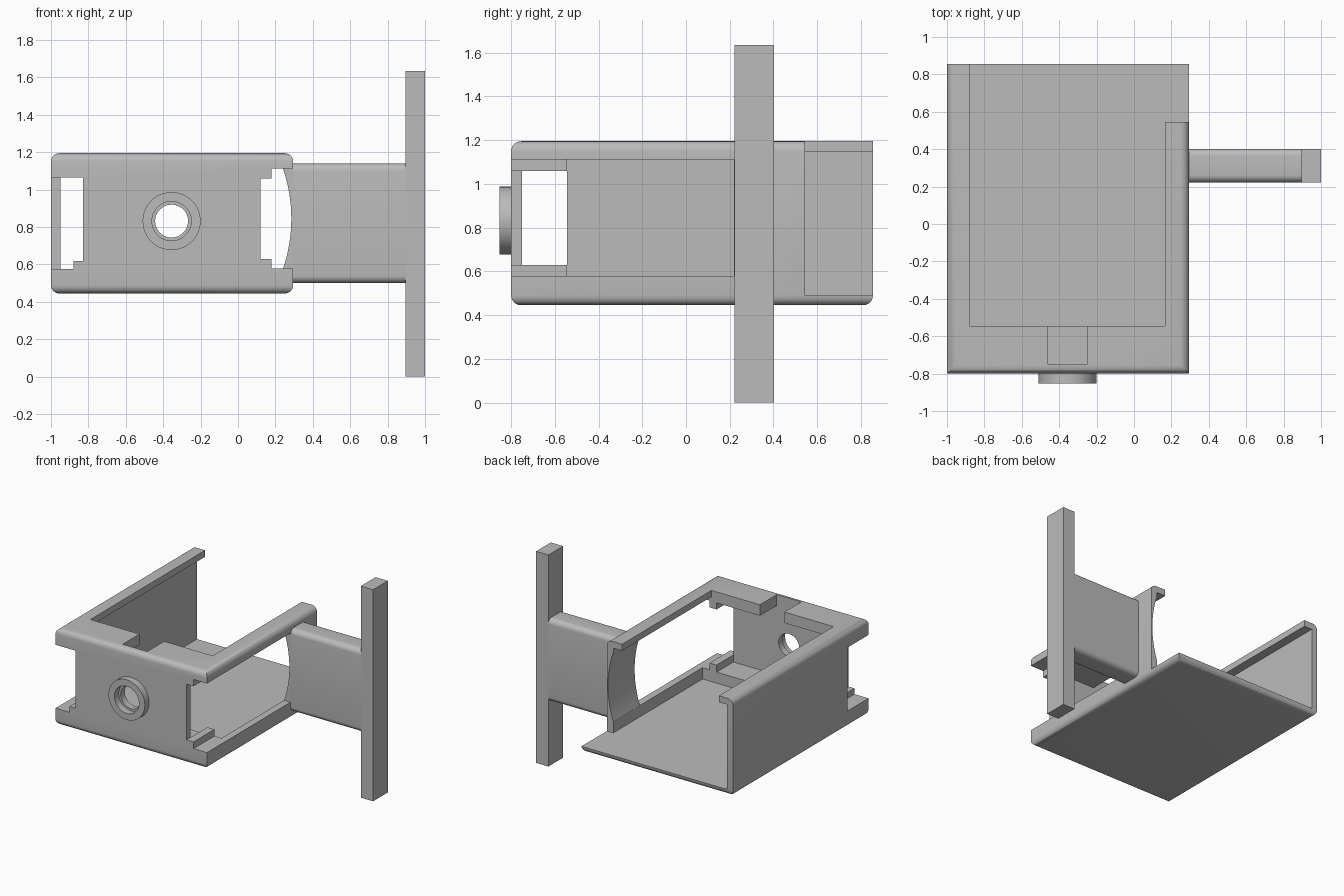
import bpy
import bmesh
from math import asin, sin, cos, pi

cube = bpy.data.objects.get("Cube")
if cube:
    bpy.data.objects.remove(cube, do_unlink=True)

grey = bpy.data.materials.new("plain_grey")
grey.use_nodes = True
grey.diffuse_color = (0.5, 0.5, 0.5, 1)
grey.node_tree.nodes["Principled BSDF"].inputs["Base Color"].default_value = (0.5, 0.5, 0.5, 1)


def finish(name, bm):
    bmesh.ops.recalc_face_normals(bm, faces=bm.faces)
    mesh = bpy.data.meshes.new(name)
    bm.to_mesh(mesh)
    bm.free()
    mesh.materials.append(grey)
    obj = bpy.data.objects.new(name, mesh)
    bpy.context.collection.objects.link(obj)
    return obj


def activate(obj):
    bpy.ops.object.select_all(action="DESELECT")
    obj.select_set(True)
    bpy.context.view_layer.objects.active = obj


def smooth(obj):
    activate(obj)
    bpy.ops.object.shade_smooth_by_angle(angle=0.6)


def box(name, x, y, z, radius=0, rule=None):
    """Box from min/max pairs; edges whose midpoint and direction pass the rule are rounded."""
    bm = bmesh.new()
    bmesh.ops.create_cube(bm, size=1)
    for v in bm.verts:
        v.co = [lim[0] if c < 0 else lim[1] for c, lim in zip(v.co, (x, y, z))]
    if radius:
        picked = [e for e in bm.edges
                  if rule((e.verts[0].co + e.verts[1].co) / 2, e.verts[0].co - e.verts[1].co)]
        bmesh.ops.bevel(bm, geom=picked, offset=radius, segments=6, profile=0.5,
                        affect="EDGES", clamp_overlap=True)
    return finish(name, bm)


def prism(name, points, y0, y1):
    """Extrude an x-z outline along y."""
    bm = bmesh.new()
    face = bm.faces.new([bm.verts.new((px, y0, pz)) for px, pz in points])
    made = bmesh.ops.extrude_face_region(bm, geom=[face])["geom"]
    for v in made:
        if isinstance(v, bmesh.types.BMVert):
            v.co.y = y1
    return finish(name, bm)


def circle(cx, cz, r, n=48):
    return [(cx + r * cos(2 * pi * i / n), cz + r * sin(2 * pi * i / n)) for i in range(n)]


def cut(target, cutter):
    cutter.hide_render = True
    mod = target.modifiers.new("cut", "BOOLEAN")
    mod.operation = "DIFFERENCE"
    mod.solver = "EXACT"
    mod.object = cutter
    activate(target)
    bpy.ops.object.modifier_apply(modifier=mod.name)
    bpy.data.objects.remove(cutter, do_unlink=True)


# Holder shell: long edges, front edges and lower back edge are rounded
def shell_edges(mid, d):
    lengthwise = abs(d.y) > 0.1
    crosswise = abs(d.x) > 0.1
    return lengthwise or (crosswise and (mid.y < 0 or mid.z < 0.8))


shell = box("holder_shell", (-1, 0.295), (-0.8, 0.855), (0.445, 1.195), 0.045, shell_edges)

cuts = [
    # main cavity and open top
    ((-0.95, 0.24), (-0.545, 1), (0.49, 1.145)),
    ((-0.88, 0.165), (-0.545, 1), (1.1, 1.3)),
    # hollow behind the front wall
    ((-0.83, 0.12), (-0.75, -0.5), (0.575, 1.11)),
    # left corner opening with its ridge
    ((-0.9, -0.83), (-0.9, -0.545), (0.62, 1.065)),
    ((-1.1, -0.88), (-0.9, -0.545), (0.575, 1.065)),
    # opposite corner opening with ridges above and below
    ((0.1, 0.2), (-0.75, -0.5), (0.63, 1.06)),
    ((0.12, 0.2), (-0.9, -0.5), (0.63, 1.06)),
    ((0.18, 0.4), (-0.9, -0.5), (0.578, 1.112)),
    # long side window and shortened side wall
    ((0.2, 0.4), (-0.6, 0.22), (0.578, 1.112)),
    ((0.1, 0.4), (0.545, 1), (0.49, 1.3)),
    # slot in the front lip
    ((-0.46, -0.25), (-0.75, -0.5), (1.08, 1.3)),
]
for lims in cuts:
    cut(shell, box("cutter", *lims))

# Hollowed inner face of the side wall
R, half, mid_z = 0.83, 0.267, 0.845
a = asin(half / R)
arc = [(0.285 - R + R * cos(t), mid_z + R * sin(t))
       for t in (-a + 2 * a * i / 16 for i in range(17))]
cut(shell, prism("cutter", arc + [(0.2, mid_z + half), (0.2, mid_z - half)], 0.15, 0.6))

# Round port through the front wall
PX, PZ = -0.355, 0.832
cut(shell, prism("cutter", circle(PX, PZ, 0.088), -0.9, -0.7))
smooth(shell)

# Collar around the port
collar = prism("port_collar", circle(PX, PZ, 0.155), -0.852, -0.798)
cut(collar, prism("cutter", circle(PX, PZ, 0.105), -0.9, -0.7))
smooth(collar)

# Side arm and upright bar
arm = box("side_arm", (0.287, 0.9), (0.222, 0.402), (0.5, 1.14), 0.04,
          lambda mid, d: abs(d.x) > 0.1)
smooth(arm)
box("upright_bar", (0.895, 1), (0.222, 0.402), (0, 1.635))
